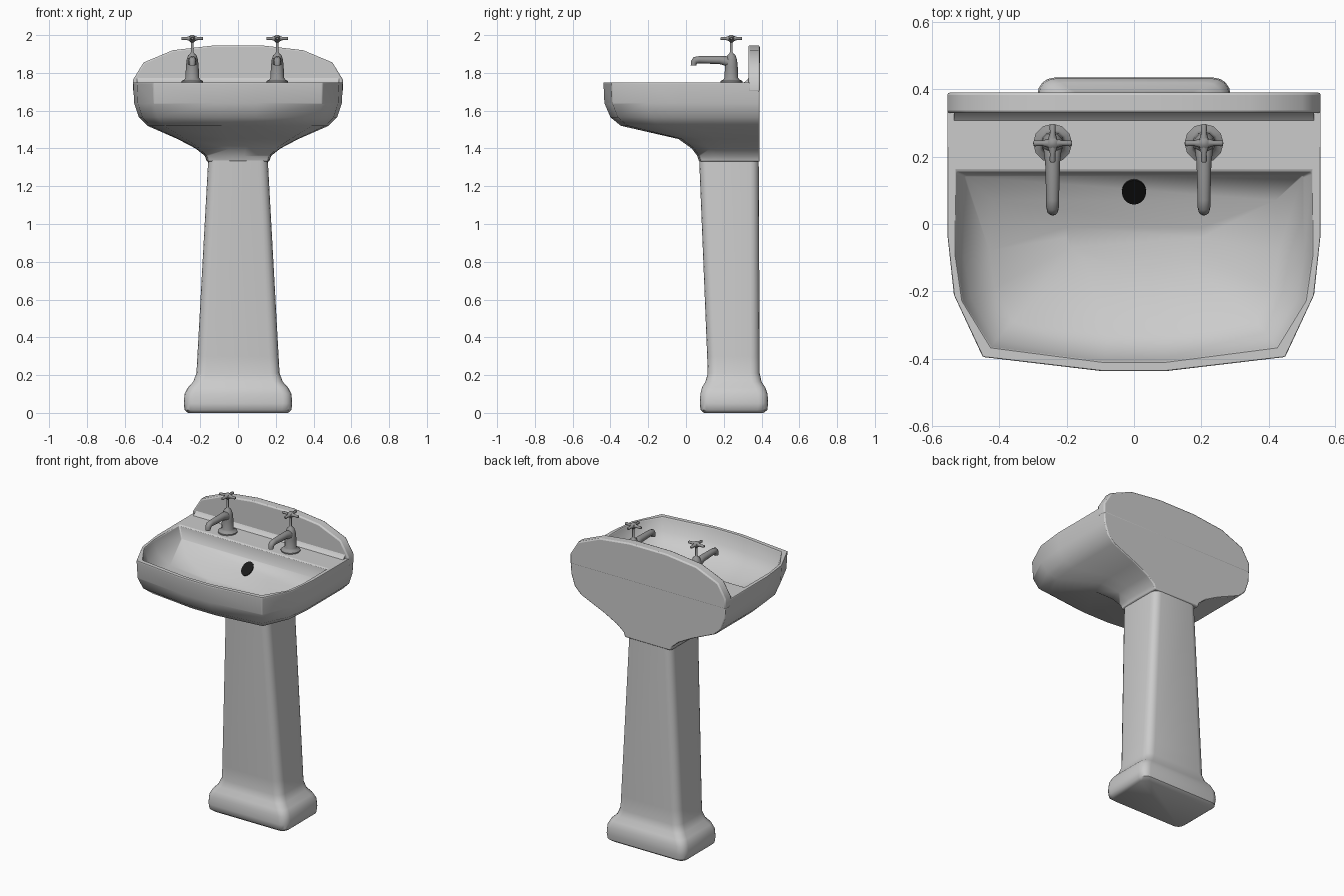
import bpy, math
from math import sin, cos, pi, radians
from mathutils import Vector

if "Cube" in bpy.data.objects:
    bpy.data.objects.remove(bpy.data.objects["Cube"])


def loft(name, rings, angle=45, bevel=0.0, color=None):
    """Skin a stack of equal-length closed rings and cap both ends."""
    n = len(rings[0])
    verts = [tuple(p) for r in rings for p in r]
    faces = []
    for i in range(len(rings) - 1):
        for j in range(n):
            k = (j + 1) % n
            faces.append((i*n + j, i*n + k, (i+1)*n + k, (i+1)*n + j))
    faces.append(tuple(reversed(range(n))))
    faces.append(tuple(range(len(verts) - n, len(verts))))
    me = bpy.data.meshes.new(name)
    me.from_pydata(verts, [], faces)
    ob = bpy.data.objects.new(name, me)
    bpy.context.collection.objects.link(ob)
    bpy.ops.object.select_all(action='DESELECT')
    bpy.context.view_layer.objects.active = ob
    ob.select_set(True)
    bpy.ops.object.mode_set(mode='EDIT')
    bpy.ops.mesh.select_all(action='SELECT')
    bpy.ops.mesh.normals_make_consistent(inside=False)
    bpy.ops.object.mode_set(mode='OBJECT')
    bpy.ops.object.shade_smooth_by_angle(angle=radians(angle))
    if bevel:
        m = ob.modifiers.new("soft_edges", 'BEVEL')
        m.width, m.segments = bevel, 2
        m.limit_method, m.angle_limit = 'ANGLE', radians(55)
    if color:
        mat = bpy.data.materials.new(name)
        mat.diffuse_color = color
        mat.use_nodes = True
        mat.node_tree.nodes["Principled BSDF"].inputs["Base Color"].default_value = mat.diffuse_color
        me.materials.append(mat)
    return ob


def circle(c, axis, r, n=12):
    """Ring of points around centre c, facing along axis."""
    q = Vector(axis).to_track_quat('Z', 'Y')
    return [Vector(c) + q @ Vector((r*cos(2*pi*i/n), r*sin(2*pi*i/n), 0)) for i in range(n)]


def rounded_rect(z, hw, y0, y1, r):
    pts = []
    corners = [(hw-r, y1-r, 0), (-hw+r, y1-r, 90), (-hw+r, y0+r, 180), (hw-r, y0+r, 270)]
    for cx, cy, a0 in corners:
        for k in range(5):
            a = radians(a0 + 22.5*k)
            pts.append((cx + r*cos(a), cy + r*sin(a), z))
    return pts


def mirrored(half, z):
    """Half outline, back to front, completed across x = 0."""
    return [(x, y, z) for x, y in half] + [(-x, y, z) for x, y in reversed(half)]


# Pedestal with flared foot
loft("pedestal", [rounded_rect(*a) for a in [
    (0.0, .265, .095, .41, .04), (.015, .283, .077, .43, .05), (.05, .287, .073, .435, .05),
    (.10, .283, .076, .432, .05), (.135, .265, .085, .42, .05), (.165, .237, .103, .40, .05),
    (.21, .22, .115, .39, .05), (.30, .215, .112, .39, .05), (1.335, .158, .07, .385, .045)]])

# Basin: outer shell levels (z, half width, front y, corner squareness)
BACK = .39
rings = []
for z, hw, fy, k in [
        (1.33, .165, .07, .8), (1.36, .175, .06, .7), (1.40, .225, .03, .5),
        (1.45, .32, -.04, .3), (1.52, .48, -.345, .05), (1.565, .525, -.40, 0),
        (1.64, .55, -.432, 0), (1.75, .555, -.437, 0)]:
    plan = [(1, 0), (1, .51), (.965 + .035*k, .727), (.81 + .19*k, .95 + .03*k), (.18, 1)]
    rings.append(mirrored([(hw*u, BACK + (fy - BACK)*t) for u, t in plan], z))
# Bowl: opening edge, then wall and sloping floor
rings += [
    mirrored([(.53, .155), (.53, -.10), (.51, -.23), (.425, -.367), (.09, -.41)], 1.75),
    mirrored([(.505, .145), (.505, -.10), (.485, -.22), (.41, -.345), (.09, -.385)], 1.67),
    mirrored([(.42, .07), (.43, -.08), (.415, -.19), (.36, -.29), (.08, -.33)], 1.605),
    mirrored([(.20, -.01), (.20, -.04), (.19, -.07), (.15, -.10), (.05, -.12)], 1.55)]
loft("basin", rings, angle=50, bevel=.008)

# Backsplash plate with arched top
arch = [(.555, 1.70), (.555, 1.765), (.50, 1.855), (.345, 1.92), (.13, 1.945)]
outline = arch + [(-x, z) for x, z in reversed(arch)]
loft("backsplash", [[(x, y, z) for x, z in outline] for y in (.33, BACK + .001)],
     angle=40, bevel=.008)
# Cove where the ledge meets the backsplash
cove = [(.30, 1.745), (.335, 1.745), (.335, 1.785), (.325, 1.763)]
loft("ledge_cove", [[(x, y, z) for y, z in cove] for x in (-.535, .535)])

# Drain lying on the sloped back of the bowl
slope = math.atan2(.065, .075)
axis = Vector((0, -sin(slope), cos(slope)))
drain = []
for h in (-.006, .005):
    drain.append([(.036*cos(a), .097 + .036*sin(a) + h*axis.y,
                   1.629 + .036*sin(a)*math.tan(slope) + h*axis.z)
                  for a in [2*pi*i/20 for i in range(20)]])
loft("drain", drain, color=(.01, .01, .01, 1))

# Taps
METAL = (.3, .3, .3, 1)
for side, x in (("left", -.242), ("right", .208)):
    ty = .24
    # Turned base, body and stem
    loft(side + "_tap_body", [circle((x, ty, z), (0, 0, 1), r) for z, r in [
        (1.745, .058), (1.757, .058), (1.765, .042), (1.775, .036), (1.83, .034),
        (1.87, .030), (1.893, .022), (1.902, .012), (1.91, .007), (1.975, .007)]],
        angle=40, color=METAL)
    # Spout with downturned end
    loft(side + "_tap_spout", [circle((x, y, z), (0, -cos(a), -sin(a)), r) for y, z, a, r in [
        (.245, 1.845, -.2, .030), (.215, 1.862, -.1, .026), (.18, 1.868, 0, .022),
        (.07, 1.870, 0, .019), (.05, 1.867, .5, .019), (.041, 1.855, 1.1, .017),
        (.040, 1.838, 1.57, .015)]], color=METAL)
    # Cross handle
    for i, d in enumerate((Vector((1, 0, 0)), Vector((0, 1, 0)))):
        c = Vector((x, ty, 1.982))
        loft(f"{side}_tap_handle_{i}", [circle(c + d*t, d, r, 8) for t, r in [
            (-.057, .006), (-.052, .009), (-.03, .008), (-.012, .014), (.012, .014),
            (.03, .008), (.052, .009), (.057, .006)]], color=METAL)
    loft(side + "_tap_hub", [circle((x, ty, z), (0, 0, 1), r, 10) for z, r in [
        (1.962, .008), (1.970, .017), (1.992, .017), (2.0, .008)]], color=METAL)
